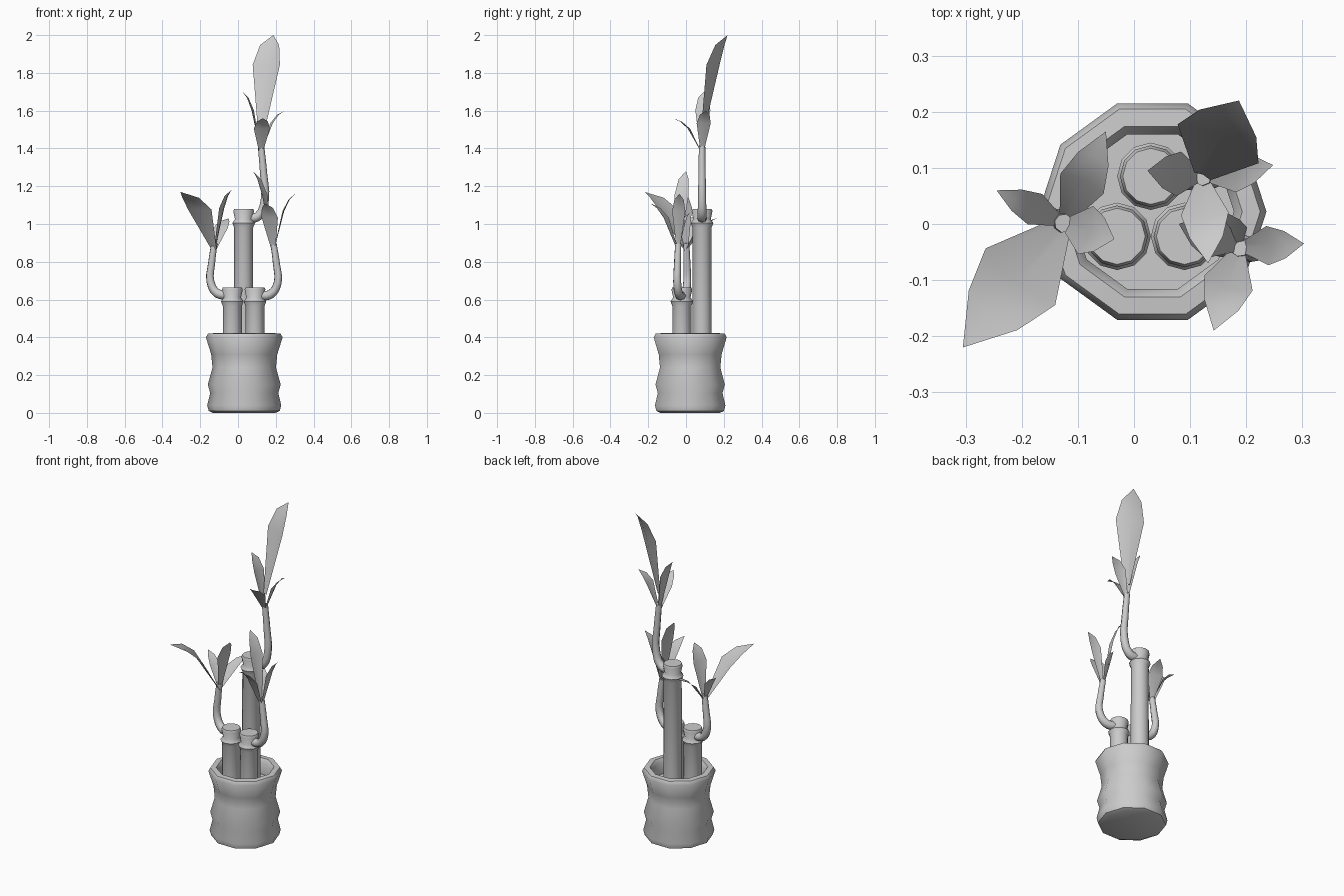
import bpy, math
from mathutils import Vector

if "Cube" in bpy.data.objects:
    bpy.data.objects.remove(bpy.data.objects["Cube"])


def make(name, verts, faces):
    me = bpy.data.meshes.new(name)
    me.from_pydata([tuple(v) for v in verts], [], faces)
    me.update()
    ob = bpy.data.objects.new(name, me)
    bpy.context.collection.objects.link(ob)
    for o in bpy.context.selected_objects:
        o.select_set(False)
    ob.select_set(True)
    bpy.context.view_layer.objects.active = ob
    bpy.ops.object.shade_smooth_by_angle(angle=math.radians(50))


def lathe(name, x, y, profile, sides):
    """Spin a (radius, z) profile around a vertical axis, capped at both ends."""
    verts, faces = [], []
    for r, z in profile:
        for i in range(sides):
            a = 2 * math.pi * i / sides
            verts.append((x + r * math.cos(a), y + r * math.sin(a), z))
    for k in range(len(profile) - 1):
        for i in range(sides):
            j = (i + 1) % sides
            faces.append((k * sides + i, k * sides + j, (k + 1) * sides + j, (k + 1) * sides + i))
    faces.append(tuple(reversed(range(sides))))
    faces.append(tuple(range(len(verts) - sides, len(verts))))
    make(name, verts, faces)


def stem(name, start, direction, stretch):
    """Tapered tube that leaves the stalk sideways, then turns up."""
    out, up = Vector(direction), Vector((0, 0, stretch))
    bend = [(0, 0), (0.05, 0.008), (0.086, 0.07), (0.08, 0.165), (0.065, 0.275)]
    points = [Vector(start) + out * o + up * h for o, h in bend]
    cu = bpy.data.curves.new(name, 'CURVE')
    cu.dimensions = '3D'
    cu.bevel_depth = 0.024
    cu.bevel_resolution = 2
    cu.resolution_u = 3
    cu.use_fill_caps = True
    sp = cu.splines.new('BEZIER')
    sp.bezier_points.add(len(points) - 1)
    for i, (bp, p) in enumerate(zip(sp.bezier_points, points)):
        bp.co = p
        bp.handle_left_type = bp.handle_right_type = 'AUTO'
        bp.radius = 1.1 - 0.1 * i
    bpy.context.collection.objects.link(bpy.data.objects.new(name, cu))
    return points[-1]


def leaf(name, base, tip, width):
    """Folded blade arching outwards: narrow base, wide middle, shoulders, tip."""
    d = Vector(tip) - base
    side = Vector((d.y, -d.x, 0)).normalized()
    flat = Vector((d.x, d.y, 0)).normalized()
    verts = []
    # rows: share of outward reach, share of height, share of half width
    for reach, rise, half in ((0, 0, 0.2), (0.43, 0.7, 1), (0.7, 0.9, 0.7)):
        mid = base + Vector((d.x * reach, d.y * reach, d.z * rise))
        w = side * width * half / 2
        fold = flat * width * half * 0.1
        verts += [mid - w, mid + fold, mid + w]
    verts.append(Vector(tip))
    make(name, verts, [(0, 1, 4, 3), (1, 2, 5, 4), (3, 4, 7, 6), (4, 5, 8, 7),
                       (6, 7, 9), (7, 8, 9)])


# Ten-sided pot with a rounded rim and an inner soil floor
lathe("pot", 0.033, 0.022, [
    (0.165, 0), (0.188, 0.01), (0.196, 0.04), (0.180, 0.105), (0.193, 0.15),
    (0.168, 0.24), (0.175, 0.31), (0.203, 0.40), (0.192, 0.42), (0.160, 0.422),
    (0.145, 0.40), (0.145, 0.33)], 10)

# Cut stalks with a node ring and a flared top
for name, x, y, top in (("back_stalk", 0.03, 0.085, 1.08),
                        ("left_stalk", -0.03, -0.022, 0.665),
                        ("right_stalk", 0.09, -0.022, 0.665)):
    lathe(name, x, y, [(0.051, 0.3), (0.05, top - 0.1), (0.06, top - 0.075),
                       (0.046, top - 0.055), (0.055, top - 0.012), (0.05, top)], 12)

# Side shoots: start, direction, stretch, then leaves as (tip, width)
shoots = {
    "left": ((-0.06, -0.015, 0.625), (-1, 0.25, 0), 1, [
        ((-0.305, -0.22, 1.17), 0.16), ((-0.245, 0.06, 1.05), 0.06),
        ((-0.05, 0.165, 1.03), 0.085), ((-0.035, -0.027, 1.18), 0.09)]),
    "right": ((0.12, -0.025, 0.62), (1.05, -0.25, 0), 1, [
        ((0.08, 0, 1.28), 0.08), ((0.303, -0.035, 1.16), 0.07),
        ((0.142, -0.19, 1.11), 0.09), ((0.165, 0.02, 1.06), 0.05)]),
    "back": ((0.06, 0.085, 1.03), (0.95, 0, 0), 1.4, [
        ((0.187, 0.22, 2), 0.16), ((0.024, 0.095, 1.7), 0.08),
        ((0.248, 0.105, 1.6), 0.075), ((0.132, -0.07, 1.56), 0.085)]),
}
for side, (start, direction, stretch, leaves) in shoots.items():
    end = stem(side + "_shoot", start, direction, stretch)
    for i, (tip, width) in enumerate(leaves):
        # the tall top leaf starts higher than the others
        lift = 0.06 if tip[2] == 2 else -0.04
        leaf(f"{side}_leaf_{i + 1}", end + Vector((0, 0, lift)), tip, width)
